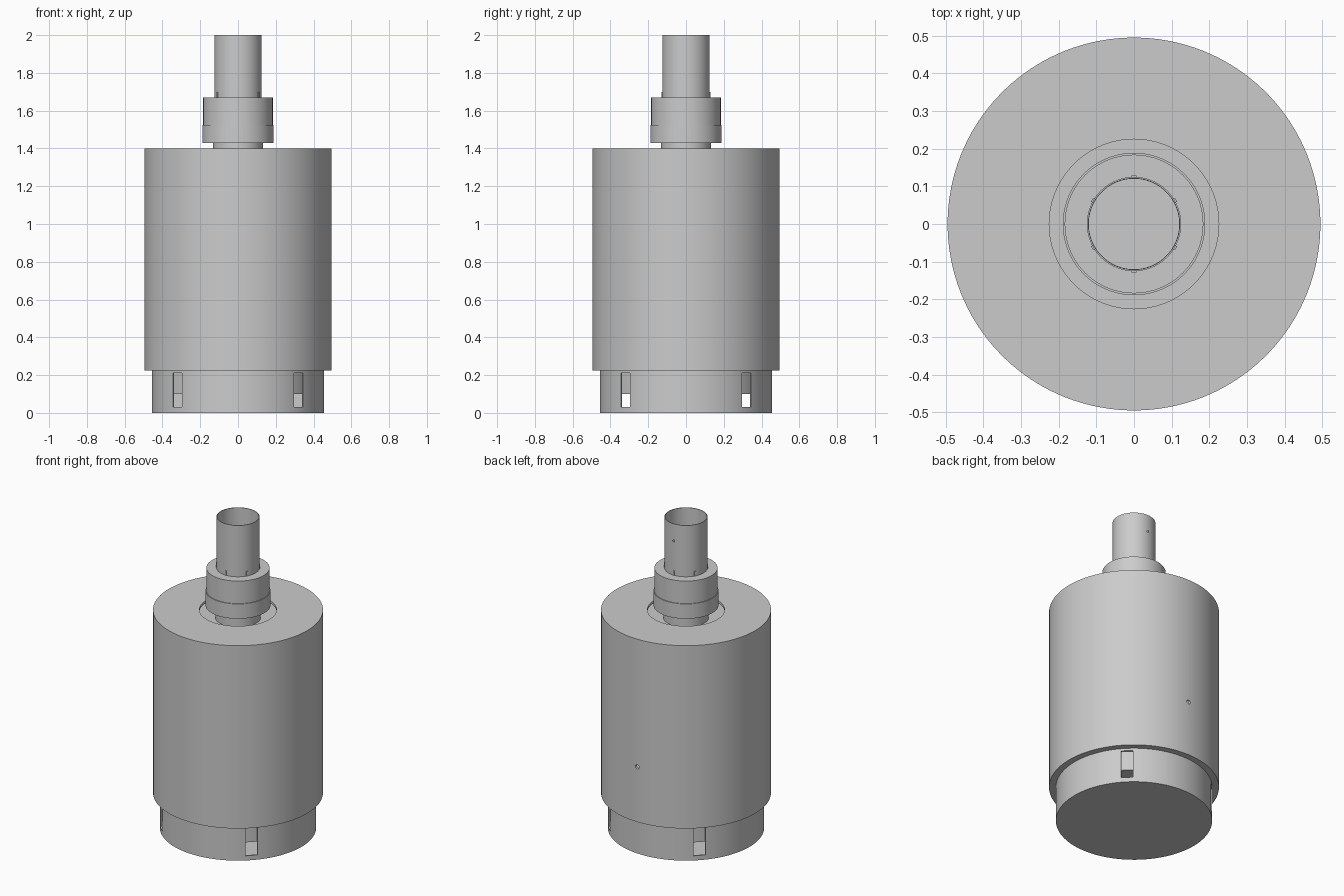
import bpy, bmesh, math
from mathutils import Matrix

cube = bpy.data.objects.get("Cube")
if cube:
    bpy.data.objects.remove(cube, do_unlink=True)

steel = bpy.data.materials.new("grey_steel")
steel.use_nodes = True
GREY = (0.6, 0.6, 0.6, 1)
steel.diffuse_color = GREY
steel.node_tree.nodes["Principled BSDF"].inputs["Base Color"].default_value = GREY


def finish(name, bm):
    bmesh.ops.recalc_face_normals(bm, faces=bm.faces)
    mesh = bpy.data.meshes.new(name)
    bm.to_mesh(mesh)
    bm.free()
    mesh.materials.append(steel)
    obj = bpy.data.objects.new(name, mesh)
    bpy.context.collection.objects.link(obj)
    return obj


def lathe(name, profile, steps=96):
    """Spin a closed (radius, height) outline around the z axis."""
    bm = bmesh.new()
    verts = [bm.verts.new((r, 0, z)) for r, z in profile]
    edges = [bm.edges.new((a, b)) for a, b in zip(verts, verts[1:] + verts[:1])
             if a.co.x > 0 or b.co.x > 0]
    bmesh.ops.spin(bm, geom=verts + edges, cent=(0, 0, 0), axis=(0, 0, 1),
                   angle=2 * math.pi, steps=steps)
    bmesh.ops.remove_doubles(bm, verts=bm.verts, dist=1e-5)
    return finish(name, bm)


def tube(name, r, wall, z0, z1):
    return lathe(name, [(r - wall, z0), (r, z0), (r, z1), (r - wall, z1)])


def box(name, size, matrix):
    bm = bmesh.new()
    bmesh.ops.create_cube(bm, size=1, matrix=matrix @ Matrix.Diagonal((*size, 1)))
    return finish(name, bm)


def polar(angle, radius, z):
    """Frame whose x axis points outward at the given angle."""
    return Matrix.Rotation(math.radians(angle), 4, 'Z') @ Matrix.Translation((radius, 0, z))


def cut(target, cutter):
    cutter.hide_render = True
    cutter.hide_set(True)
    cutter.display_type = 'WIRE'
    mod = target.modifiers.new("cut", 'BOOLEAN')
    mod.operation = 'DIFFERENCE'
    mod.solver = 'EXACT'
    mod.object = cutter


def drill(target, name, radius, y, z):
    """Small round hole through the back wall."""
    bm = bmesh.new()
    bmesh.ops.create_cone(bm, cap_ends=True, segments=24, radius1=radius, radius2=radius, depth=0.08,
                          matrix=Matrix.Translation((0, y, z)) @ Matrix.Rotation(math.pi / 2, 4, 'X'))
    cut(target, finish(name, bm))


# Base pan with a closed floor and four diagonal air slots
base = lathe("base", [(0, 0), (0.455, 0), (0.455, 0.28), (0.445, 0.28), (0.445, 0.015), (0, 0.015)])
for i in range(4):
    cut(base, box(f"slot_cutter_{i}", (0.12, 0.07, 0.18), polar(45 + 90 * i, 0.455, 0.12)))

# Inner chamber above the air gap, on a cross plate
lathe("inner_chamber", [(0, 0.1), (0.42, 0.1), (0.42, 0.32), (0, 0.32)])
box("support_plate", (0.8, 0.01, 0.1), Matrix.Translation((0, 0, 0.06)))

# Outer casing with a round opening in its lid
casing = lathe("casing", [(0.44, 0.225), (0.495, 0.225), (0.495, 1.4), (0.225, 1.4),
                          (0.225, 1.385), (0.48, 1.385), (0.48, 0.24), (0.44, 0.24)])
drill(casing, "casing_hole_cutter", 0.013, 0.495, 0.58)

# Recessed inner lid and neck
lathe("inner_lid", [(0, 1.33), (0.4, 1.33), (0.4, 1.35), (0, 1.35)])
tube("neck", 0.132, 0.01, 1.345, 1.45)

# Collar in two sleeves, closed above and below around the pipe
lathe("collar", [(0.12, 1.43), (0.189, 1.43), (0.189, 1.525), (0.184, 1.525),
                 (0.184, 1.67), (0.12, 1.67)])

# Open flue pipe with a small hole at the back
pipe = tube("flue_pipe", 0.125, 0.004, 1.4, 2.0)
drill(pipe, "pipe_hole_cutter", 0.007, 0.125, 1.89)

# Six clips that hold the pipe above the collar
for i in range(6):
    box(f"pipe_clip_{i}", (0.006, 0.012, 0.04), polar(90 + 60 * i, 0.126, 1.68))

# Smooth round walls, crisp rims
for obj in bpy.context.scene.objects:
    if obj.type == 'MESH' and not obj.hide_render:
        bpy.ops.object.select_all(action='DESELECT')
        obj.select_set(True)
        bpy.context.view_layer.objects.active = obj
        for mod in list(obj.modifiers):
            bpy.ops.object.modifier_apply(modifier=mod.name)
        bpy.ops.object.shade_smooth_by_angle(angle=math.radians(30))
